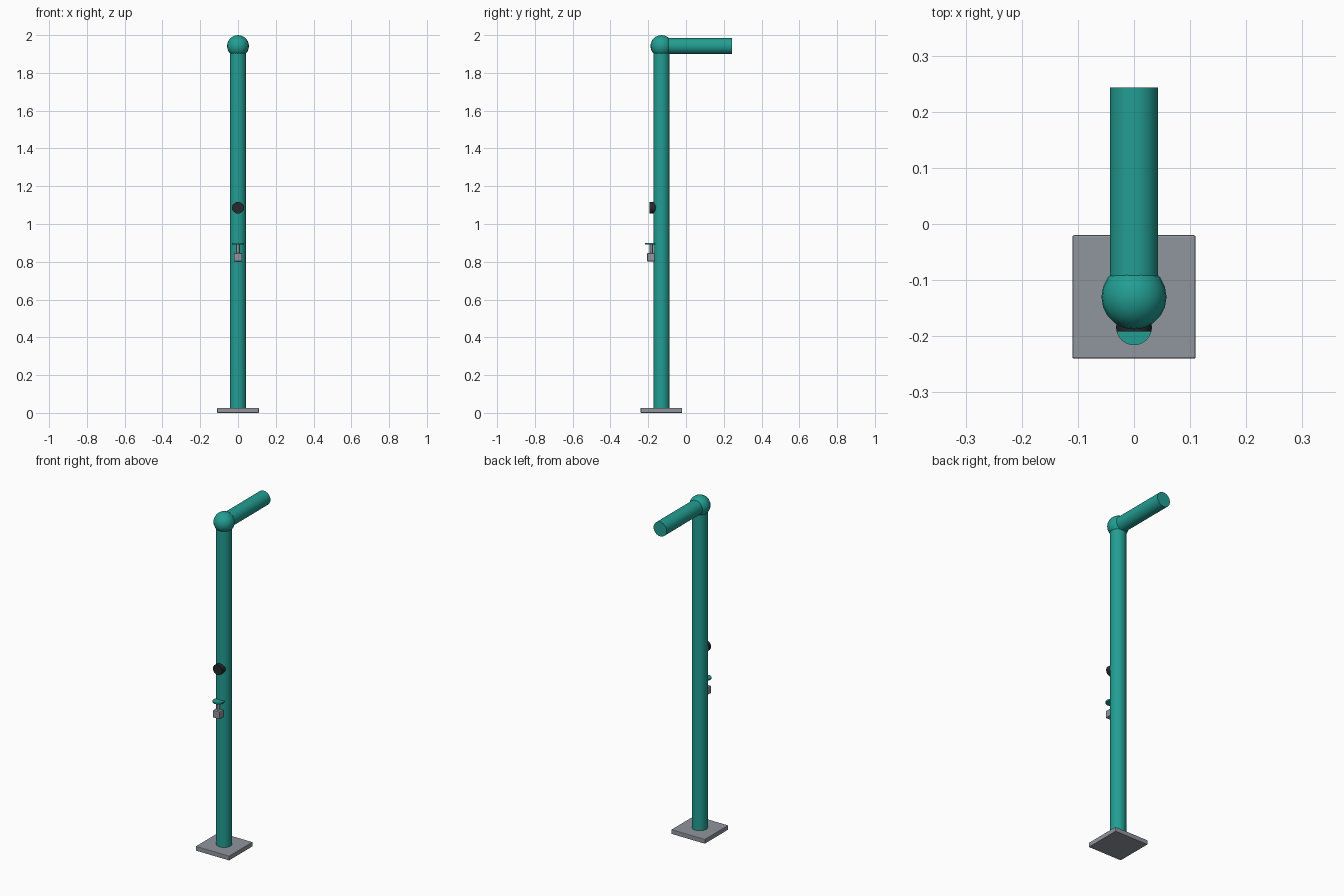
import bpy, math

if "Cube" in bpy.data.objects:
    bpy.data.objects.remove(bpy.data.objects["Cube"])


def material(name, rgb):
    m = bpy.data.materials.new(name)
    m.diffuse_color = (*rgb, 1)
    m.use_nodes = True
    m.node_tree.nodes["Principled BSDF"].inputs["Base Color"].default_value = m.diffuse_color
    return m


TEAL = material("teal_paint", (0.016, 0.34, 0.29))
GREY = material("grey_metal", (0.28, 0.30, 0.34))
DARK = material("dark_rubber", (0.018, 0.021, 0.026))

POST_Y = -0.13
TUBE_R = 0.043
JOINT_Z = 1.942
VALVE_Y = -0.184


def finish(name, mat, smooth=True):
    o = bpy.context.object
    o.name = name
    o.data.materials.append(mat)
    if smooth:
        bpy.ops.object.shade_smooth_by_angle(angle=math.radians(40))
    return o


def cylinder(name, mat, r, length, loc, along_y=False, sides=32):
    bpy.ops.mesh.primitive_cylinder_add(
        vertices=sides, radius=r, depth=length, location=loc,
        rotation=(math.pi / 2 if along_y else 0, 0, 0))
    return finish(name, mat)


def box(name, mat, size, loc, bevel):
    bpy.ops.mesh.primitive_cube_add(size=1, location=loc)
    bpy.context.object.scale = size
    bpy.ops.object.transform_apply(location=False, rotation=False, scale=True)
    o = finish(name, mat, False)
    b = o.modifiers.new("edge", "BEVEL")
    b.width = bevel
    b.segments = 2
    return o


# Floor plate and upright post
box("base_plate", GREY, (0.22, 0.22, 0.027), (0, POST_Y, 0.0135), 0.003)
cylinder("post", TEAL, TUBE_R, JOINT_Z - 0.02, (0, POST_Y, 0.02 + (JOINT_Z - 0.02) / 2))

# Ball joint and overhead arm
bpy.ops.mesh.primitive_uv_sphere_add(segments=20, ring_count=12, radius=0.058,
                                     location=(0, POST_Y, JOINT_Z))
finish("ball_joint", TEAL)
ARM_END = 0.243
cylinder("overhead_arm", TEAL, TUBE_R, ARM_END - POST_Y,
         (0, (ARM_END + POST_Y) / 2, JOINT_Z), along_y=True)

# Push button on the front of the post
cylinder("push_button", DARK, 0.031, 0.035, (0, -0.1745, 1.086), along_y=True, sides=16)

# Valve: body, stem and hand wheel
box("valve_body", GREY, (0.044, 0.044, 0.044), (0, VALVE_Y, 0.824), 0.004)
cylinder("valve_stem", GREY, 0.008, 0.056, (0, VALVE_Y, 0.868), sides=12)
cylinder("valve_wheel", TEAL, 0.032, 0.008, (0, VALVE_Y, 0.896), sides=24)
